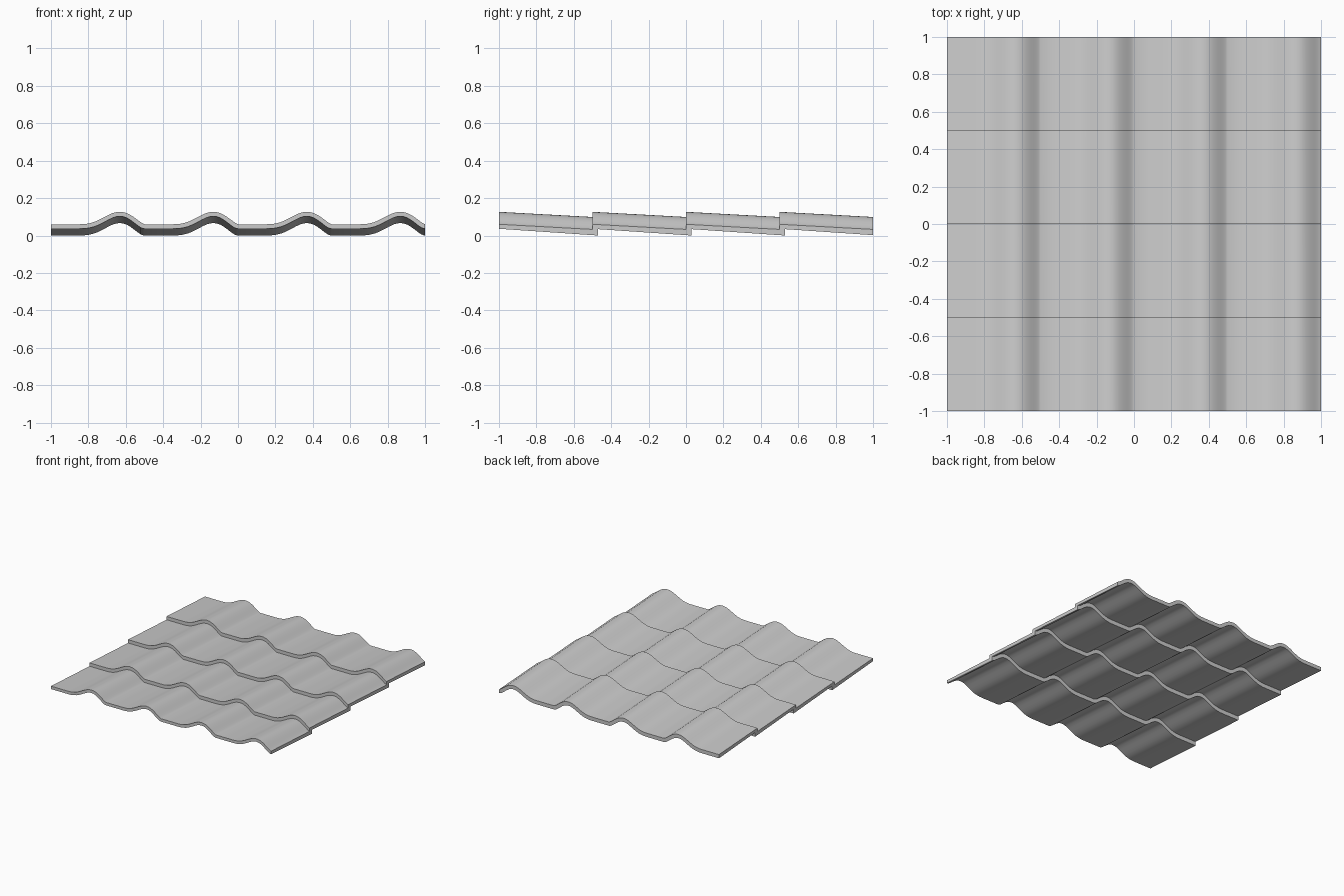
import bpy, bmesh, math

if "Cube" in bpy.data.objects:
    bpy.data.objects.remove(bpy.data.objects["Cube"])

ROWS, WAVES, PITCH = 4, 4, 0.5
LAP = 0.03          # underside step sits this far behind the top step
TOP, TOP_SLOPE = 0.06, 0.055
BOT, BOT_SLOPE = 0.036, 0.068

# one wave across the tile: flat pan, soft rise, steeper fall
WAVE = [(0, 0), (.08, 0), (.15, 0), (.18, .001), (.205, .005), (.23, .012), (.255, .023),
        (.28, .036), (.305, .049), (.33, .060), (.35, .065), (.368, .0665), (.386, .065),
        (.405, .060), (.425, .050), (.445, .037), (.465, .022), (.48, .011), (.49, .005)]


def height(u):
    u = (u + 1e-9) % PITCH
    pts = WAVE + [(PITCH, 0)]
    for (a, ha), (b, hb) in zip(pts, pts[1:]):
        if a <= u <= b:
            return ha + (hb - ha) * (u - a) / (b - a)
    return 0.0


# stepped section along y: (y, base z, is underside)
section = []
for r in range(ROWS):
    y = -1 + r * PITCH
    section += [(y, TOP, False), (y + PITCH, TOP - TOP_SLOPE * PITCH, False)]
under = []
for r in range(ROWS):
    y = -1 + r * PITCH
    start = y if r == 0 else y + LAP
    end = y + PITCH + (LAP if r < ROWS - 1 else 0)
    under += [(start, BOT - BOT_SLOPE * (start - y), True), (end, BOT - BOT_SLOPE * (end - y), True)]
section += [(y, z, True) for y, z, _ in reversed(under)]

# sweep the section across the waves
us = [w * PITCH + u for w in range(WAVES) for u, _ in WAVE] + [WAVES * PITCH]
bm = bmesh.new()
rings = []
for u in us:
    h = height(u)
    slope = (height(u + .012) - height(u - .012)) / .024
    extra = 0.024 * (math.sqrt(1 + slope * slope) - 1) if h > .004 else 0
    rings.append([bm.verts.new((u - 1, y, z + h - (extra if low else 0))) for y, z, low in section])
n = len(section)
for a, b in zip(rings, rings[1:]):
    for i in range(n):
        j = (i + 1) % n
        bm.faces.new((a[i], a[j], b[j], b[i]))
bm.faces.new(rings[0])
bm.faces.new(rings[-1][::-1])
bmesh.ops.recalc_face_normals(bm, faces=bm.faces)

mesh = bpy.data.meshes.new("roof_tiles")
bm.to_mesh(mesh)
bm.free()
roof = bpy.data.objects.new("roof_tiles", mesh)
bpy.context.collection.objects.link(roof)
bpy.context.view_layer.objects.active = roof
roof.select_set(True)
bpy.ops.object.shade_smooth_by_angle(angle=math.radians(30))
